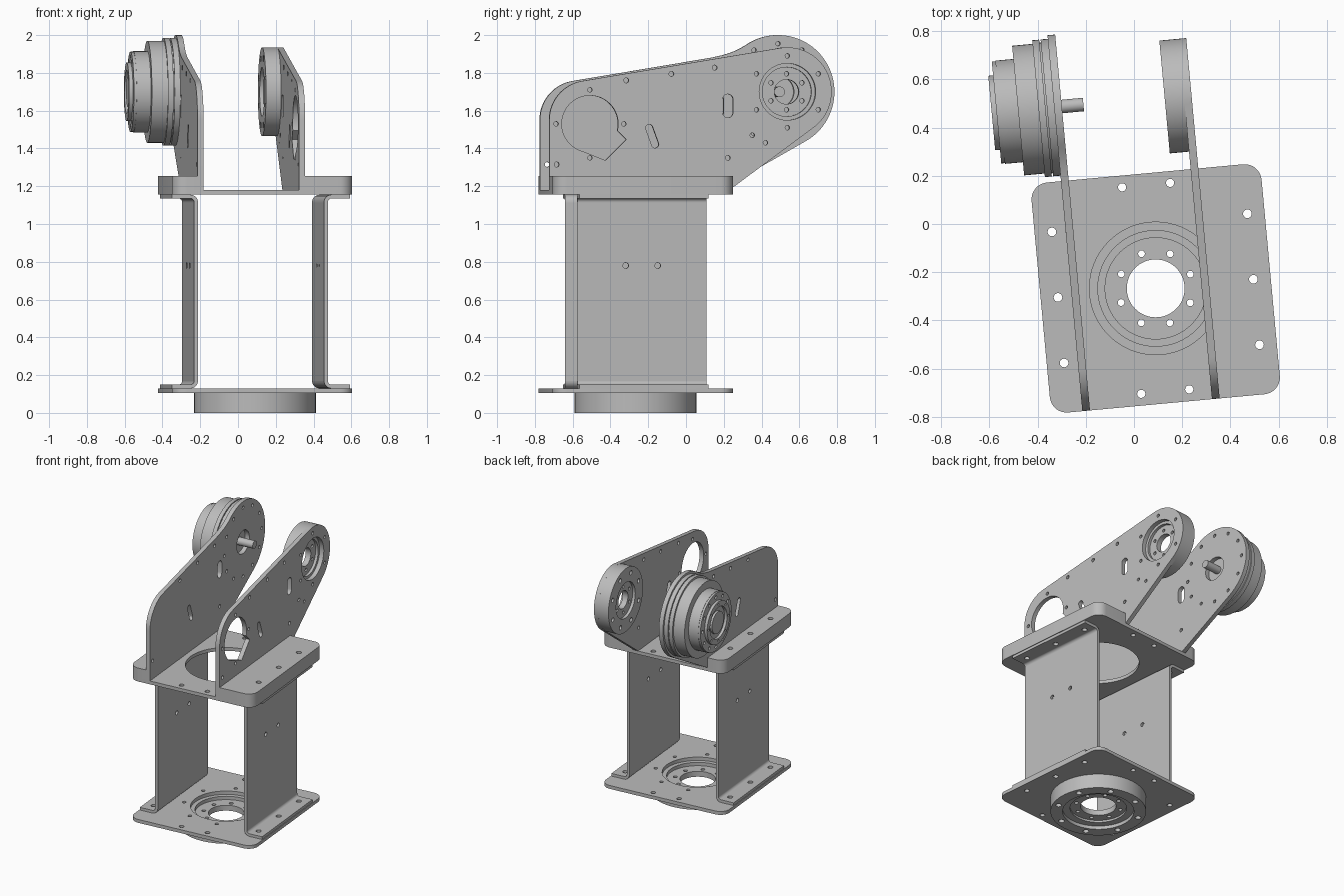
import bpy, bmesh, math
from mathutils import Matrix, Vector

old = bpy.data.objects.get("Cube")
if old:
    bpy.data.objects.remove(old, do_unlink=True)

grey = bpy.data.materials.new("plain grey metal")
grey.use_nodes = True
grey.diffuse_color = (0.5, 0.5, 0.5, 1)
grey.node_tree.nodes["Principled BSDF"].inputs["Base Color"].default_value = (0.5, 0.5, 0.5, 1)

# The whole machine is turned slightly about the vertical axis
ROOT = Matrix.Translation((0.09, -0.267, 0)) @ Matrix.Rotation(math.radians(5.3), 4, 'Z')
FLAT = Matrix.Identity(4)                                         # drawn in x, y; extruded along z
SIDE = Matrix(((0, 0, 1, 0), (1, 0, 0, 0), (0, 1, 0, 0), (0, 0, 0, 1)))   # drawn in y, z; extruded along x
END = Matrix(((1, 0, 0, 0), (0, 0, -1, 0), (0, 1, 0, 0), (0, 0, 0, 1)))   # drawn in x, z; extruded along y
parts = []


def arc(cx, cy, r, a0, a1, n=16):
    angles = [math.radians(a0 + (a1 - a0) * i / n) for i in range(n + 1)]
    return [(cx + r * math.cos(a), cy + r * math.sin(a)) for a in angles]


def circle(cx, cy, r, n=None):
    n = n or (64 if r > 0.05 else 16)
    return arc(cx, cy, r, 0, 360, n)[:-1]


def bolt_ring(cx, cy, ring, r, n, start=0):
    return [circle(*p, r) for p in arc(cx, cy, ring, start, start + 360, n)[:-1]]


def slot(cx, cy, length, width, tilt):
    """Round-ended slot; tilt is measured from the first axis."""
    d = Vector((math.cos(math.radians(tilt)), math.sin(math.radians(tilt)))) * (length - width) / 2
    return (arc(cx + d.x, cy + d.y, width / 2, tilt - 90, tilt + 90, 10)
            + arc(cx - d.x, cy - d.y, width / 2, tilt + 90, tilt + 270, 10))


def box(x0, x1, y0, y1, radii=(0, 0, 0, 0)):
    """Rectangle with its own radius on each corner, anticlockwise from lower left."""
    pts = []
    for i, (x, y) in enumerate(((x0, y0), (x1, y0), (x1, y1), (x0, y1))):
        r = radii[i]
        if r:
            pts += arc(x + (r if x == x0 else -r), y + (r if y == y0 else -r),
                       r, 180 + 90 * i, 270 + 90 * i, 8)
        else:
            pts.append((x, y))
    return pts


def sheet(name, outline, holes, lo, hi, frame=FLAT):
    """Flat part with real holes, extruded from lo to hi."""
    curve = bpy.data.curves.new(name, 'CURVE')
    curve.dimensions = '2D'
    curve.fill_mode = 'BOTH'
    curve.extrude = (hi - lo) / 2
    for loop in [outline] + holes:
        spline = curve.splines.new('POLY')
        spline.points.add(len(loop) - 1)
        for point, (a, b) in zip(spline.points, loop):
            point.co = (a, b, 0, 1)
        spline.use_cyclic_u = True
    temp = bpy.data.objects.new(name + "_curve", curve)
    bpy.context.collection.objects.link(temp)
    graph = bpy.context.evaluated_depsgraph_get()
    mesh = bpy.data.meshes.new_from_object(temp.evaluated_get(graph))
    bpy.data.objects.remove(temp, do_unlink=True)
    bm = bmesh.new()
    bm.from_mesh(mesh)
    bmesh.ops.remove_doubles(bm, verts=bm.verts, dist=1e-5)
    bmesh.ops.recalc_face_normals(bm, faces=bm.faces)
    bm.to_mesh(mesh)
    bm.free()
    mesh.materials.clear()
    mesh.materials.append(grey)
    obj = bpy.data.objects.new(name, mesh)
    bpy.context.collection.objects.link(obj)
    obj.matrix_world = ROOT @ frame @ Matrix.Translation((0, 0, (lo + hi) / 2))
    parts.append(obj)


# Base hub, a stack of rings
R = 0.322
sheet("base_hub_lower_ring", circle(0, 0, R), [circle(0, 0, 0.24)] + bolt_ring(0, 0, 0.28, 0.02, 8, 17), 0, 0.025)
sheet("base_hub_step", circle(0, 0, R), [circle(0, 0, 0.19)], 0.025, 0.04)
sheet("base_hub_core", circle(0, 0, R), [circle(0, 0, 0.12)] + bolt_ring(0, 0, 0.155, 0.014, 8, 17), 0.04, 0.08)
sheet("base_hub_upper_ring", circle(0, 0, R), [circle(0, 0, 0.21)], 0.08, 0.105)

# Square plates below and above the brackets
H = 0.479
square = box(-H, H, -H, H, (0.07,) * 4)
edge_holes = [circle(x, y, 0.018) for x in (-0.407, 0.407) for y in (-0.273, 0, 0.273)]
edge_holes += [circle(x, y, 0.017) for x in (-0.1, 0.1) for y in (-0.43, 0.43)]
sheet("base_plate", square, [circle(0, 0, 0.24)] + bolt_ring(0, 0, 0.29, 0.013, 8, 17) + edge_holes, 0.105, 0.13)
sheet("top_plate", square, [circle(0, 0, 0.275)] + edge_holes, 1.155, 1.18)

# Clamping blocks on the top plate
for name, x0, x1, radii in (("right_block", -H, -0.35, (0.07, 0, 0, 0.07)),
                            ("left_block", 0.222, H, (0, 0.07, 0.07, 0))):
    side = -1 if x0 < 0 else 1
    sheet(name, box(x0, x1, -H, H, radii),
          [circle(side * 0.407, y, 0.018) for y in (-0.273, 0, 0.273)], 1.18, 1.255)

# Folded side brackets: web, bends and flanges
D = 0.343
for label, s in (("right", -1), ("left", 1)):
    web = sorted((s * 0.335, s * 0.355))
    sheet(label + "_bracket_web", box(-D, D, 0.17, 1.115),
          [circle(y, 0.78, 0.015) for y in (-0.085, 0.085)], *web, SIDE)
    flange = sorted((s * 0.375, s * 0.474))
    holes = [circle(s * 0.407, y, 0.018) for y in (-0.273, 0, 0.273)]
    for level, z, bend_z, a0, a1 in (("lower", 0.13, 0.17, 180, 270), ("upper", 1.135, 1.115, 180, 90)):
        sheet(f"{label}_bracket_{level}_flange", box(*flange, -D, D), holes, z, z + 0.02)
        bend = arc(0.375, bend_z, 0.04, a0, a1, 8) + arc(0.375, bend_z, 0.02, a1, a0, 8)
        sheet(f"{label}_bracket_{level}_bend", [(s * x, y) for x, y in bend], [], -D, D, END)

# Arm plates
AY, AZ = 0.787, 1.70


def arm_outline(r, blend):
    dy, dz = AY - H, AZ - 1.18
    lower = math.degrees(math.atan2(dz, dy) - math.asin(r / math.hypot(dy, dz))) - 90
    pts = [(H, 1.18), (-H, 1.18)] + arc(-0.269, 1.55, 0.21, 180, 99.4)
    return pts + blend + arc(AY, AZ, r, 125 if blend else 99.4, lower, 48)


def arm_holes():
    holes = [slot(0.47, 1.625, 0.125, 0.055, 90), slot(0.068, 1.465, 0.13, 0.038, 110)]
    spots = ((-0.07, 1.76), (0.17, 1.795), (0.40, 1.828), (-0.44, 1.315), (0.47, 1.35))
    return holes + [circle(y, z, 0.013) for y, z in spots]


# Keyhole: a round opening with a square tab towards the lower back
KY, KZ = -0.263, 1.53
keyhole = arc(KY, KZ, 0.15, -14, 256, 48)
for along, across in ((0.195, -0.078), (0.195, 0.078)):
    keyhole.append((KY + (along + across) * math.sqrt(0.5), KZ + (across - along) * math.sqrt(0.5)))

sheet("left_arm_plate", arm_outline(0.235, []),
      arm_holes() + [keyhole, circle(AY, AZ, 0.15)] + bolt_ring(KY, KZ, 0.18, 0.012, 4)
      + bolt_ring(AY, AZ, 0.19, 0.012, 6, 30) + [circle(0.60, 1.47, 0.012), circle(0.67, 1.43, 0.012)],
      0.19, 0.222, SIDE)
bump = [(0.43, 1.88), (0.49, 1.893), (0.54, 1.908), (0.58, 1.926)]
sheet("right_arm_plate", arm_outline(0.30, bump),
      arm_holes() + [circle(AY, AZ, 0.085)] + bolt_ring(AY, AZ, 0.255, 0.012, 12), -0.35, -0.318, SIDE)

# Turned parts on the arm axis: radius, bore, extent, holes
turned = (
    ("bearing_inner_ring", 0.235, 0.13, 0.11, 0.13, bolt_ring(AY, AZ, 0.19, 0.016, 8, 22)),
    ("bearing_core", 0.235, 0.065, 0.13, 0.17, bolt_ring(AY, AZ, 0.095, 0.012, 6, 30)),
    ("bearing_outer_ring", 0.235, 0.13, 0.17, 0.19, []),
    ("drive_flange", 0.285, 0, -0.38, -0.35, []),
    ("drive_groove", 0.272, 0, -0.386, -0.38, []),
    ("drive_collar", 0.285, 0, -0.415, -0.386, []),
    ("drive_body", 0.27, 0, -0.50, -0.415, []),
    ("drive_neck", 0.215, 0, -0.575, -0.50, []),
    ("drive_face", 0.212, 0, -0.59, -0.575, bolt_ring(AY, AZ, 0.183, 0.012, 12)),
    ("drive_cap_ring", 0.155, 0.115, -0.61, -0.59, bolt_ring(AY, AZ, 0.135, 0.008, 8)),
    ("drive_cap_centre", 0.08, 0, -0.605, -0.59, []),
    ("drive_shaft", 0.028, 0, -0.35, -0.228, []),
)
for name, radius, bore, lo, hi, holes in turned:
    inner = [circle(AY, AZ, bore)] if bore else []
    sheet(name, circle(AY, AZ, radius, 64), inner + holes, lo, hi, SIDE)

# Smooth the round walls, keep the edges crisp
bpy.ops.object.select_all(action='DESELECT')
for obj in parts:
    obj.select_set(True)
bpy.context.view_layer.objects.active = parts[0]
bpy.ops.object.shade_smooth_by_angle(angle=math.radians(30))
